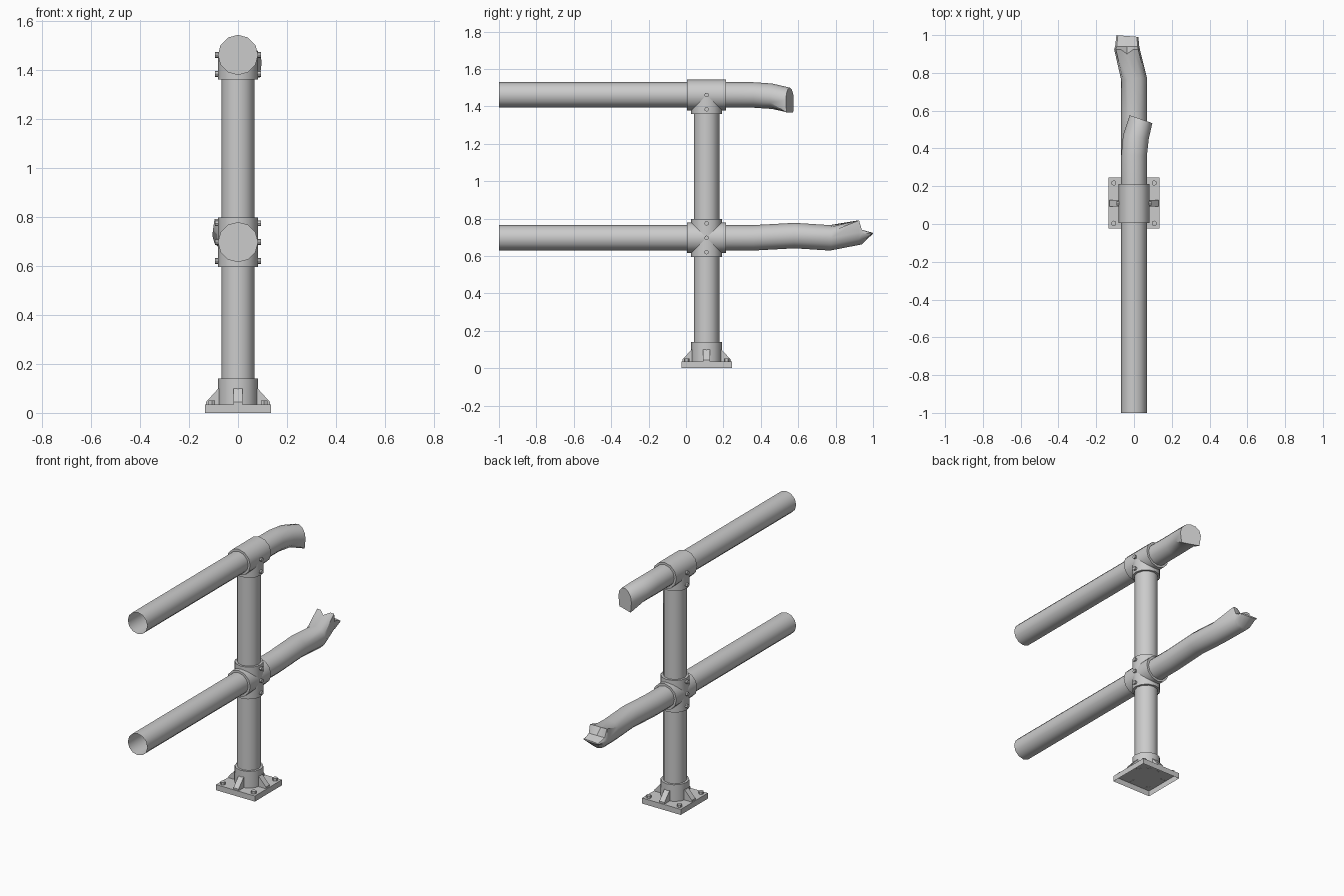
import bpy, bmesh
from math import cos, sin, pi, radians
from mathutils import Matrix, Vector

if "Cube" in bpy.data.objects:
    bpy.data.objects.remove(bpy.data.objects["Cube"])

CY = 0.11               # post axis in y
Z_MID, Z_TOP = 0.697, 1.461
R_PIPE, R_SLEEVE, SIDES = 0.068, 0.082, 12


def finish(name, bm, smooth=True):
    bmesh.ops.recalc_face_normals(bm, faces=bm.faces)
    me = bpy.data.meshes.new(name)
    bm.to_mesh(me)
    bm.free()
    ob = bpy.data.objects.new(name, me)
    bpy.context.collection.objects.link(ob)
    if smooth:
        bpy.ops.object.select_all(action='DESELECT')
        ob.select_set(True)
        bpy.context.view_layer.objects.active = ob
        bpy.ops.object.shade_smooth_by_angle(angle=radians(35))
    return ob


def cylinder(name, start, end, r, sides=SIDES, caps=True):
    a, b = Vector(start), Vector(end)
    rot = (b - a).to_track_quat('Z', 'Y').to_matrix().to_4x4()
    bm = bmesh.new()
    bmesh.ops.create_cone(bm, cap_ends=caps, segments=sides, radius1=r, radius2=r,
                          depth=(b - a).length,
                          matrix=Matrix.Translation((a + b) / 2) @ rot)
    return finish(name, bm)


def ring(x, y, z, hw=R_PIPE, hz=R_PIPE, up=1, down=1, skew=0, top=1, dip=0):
    """Pipe section in xz; up/down square off a half, skew slants y, top flattens, dip notches."""
    pts = []
    for i in range(SIDES):
        t = 2 * pi * i / SIDES
        c, s = cos(t), sin(t)
        v = min(top, s * up) if s > 0 else max(-1, s * down)
        d = dip if i == SIDES // 4 else 0
        pts.append((x + hw * c, y + skew * hw * c - d, z + hz * v - d * 0.6))
    return pts


def loft(name, rings):
    bm = bmesh.new()
    loops = [[bm.verts.new(p) for p in r] for r in rings]
    for a, b in zip(loops, loops[1:]):
        for i in range(SIDES):
            j = (i + 1) % SIDES
            bm.faces.new((a[i], a[j], b[j], b[i]))
    bm.faces.new(loops[-1])
    return finish(name, bm)


# Upright post
cylinder("post", (0, CY, 0.036), (0, CY, Z_TOP), R_PIPE)

# Base plate, open underneath
bm = bmesh.new()
bmesh.ops.create_cube(bm, size=1, matrix=Matrix.Translation((0, CY, 0.0175))
                      @ Matrix.Diagonal((0.27, 0.27, 0.035, 1)))
bm.faces.ensure_lookup_table()
bmesh.ops.delete(bm, geom=[f for f in bm.faces if f.normal.z < -0.5], context='FACES')
finish("base_plate", bm, smooth=False)
cylinder("base_collar", (0, CY, 0.034), (0, CY, 0.14), R_SLEEVE)

# Gussets and corner bolts
for k in range(4):
    bm = bmesh.new()
    prof = [(0.07, 0.034), (0.13, 0.034), (0.13, 0.045), (0.08, 0.1), (0.07, 0.1)]
    face = bm.faces.new([bm.verts.new((x, -0.018, z)) for x, z in prof])
    ext = bmesh.ops.extrude_face_region(bm, geom=[face])
    bmesh.ops.translate(bm, vec=(0, 0.036, 0),
                        verts=[g for g in ext['geom'] if isinstance(g, bmesh.types.BMVert)])
    bmesh.ops.transform(bm, verts=bm.verts, matrix=Matrix.Translation((0, CY, 0))
                        @ Matrix.Rotation(k * pi / 2, 4, 'Z'))
    finish(f"gusset_{k + 1}", bm, smooth=False)
    bx = 0.107 * (1 if k % 2 else -1)
    by = CY + 0.107 * (1 if k > 1 else -1)
    cylinder(f"base_bolt_{k + 1}", (bx, by, 0.034), (bx, by, 0.051), 0.015, 6)

# Cross fitting and top tee fitting
for name, z, low, high in (("middle", Z_MID, 0.595, 0.797), ("top", Z_TOP, 1.36, Z_TOP)):
    cylinder(name + "_post_sleeve", (0, CY, low), (0, CY, high), R_SLEEVE)
    cylinder(name + "_rail_sleeve", (0, 0.005, z), (0, 0.213, z), R_SLEEVE)
    # Straight rail, open at its far end
    cylinder(name + "_rail", (0, -1, z), (0, 0.02, z), R_PIPE, caps=False)
    # Set screws on both sides
    for dz in (-0.077, 0, 0.077) if name == "middle" else (-0.077, 0):
        for sx in (-1, 1):
            cylinder(name + "_screw", (sx * 0.07, CY, z + dz), (sx * 0.093, CY, z + dz), 0.012, 8)

# Broken top rail, bent down and sideways
loft("top_rail_broken", [
    ring(0, 0.2, Z_TOP), ring(0, 0.36, Z_TOP),
    ring(0.01, 0.46, 1.454, skew=-0.15),
    ring(0.037, 0.555, 1.434, hw=0.06, hz=0.066, down=2, skew=-0.35)])

# Broken middle rail, wavy with a crushed lip
loft("middle_rail_broken", [
    ring(0, 0.2, Z_MID), ring(0, 0.36, Z_MID), ring(0, 0.58, 0.709),
    ring(0, 0.77, Z_MID, skew=0.1),
    ring(-0.037, 0.925, 0.725, hw=0.068, hz=0.066, up=2, dip=0.025),
    ring(-0.036, 0.94, 0.722, hw=0.064, hz=0.06, top=0.3),
    ring(-0.035, 0.995, 0.72, hw=0.058, hz=0.005, skew=-0.08)])
